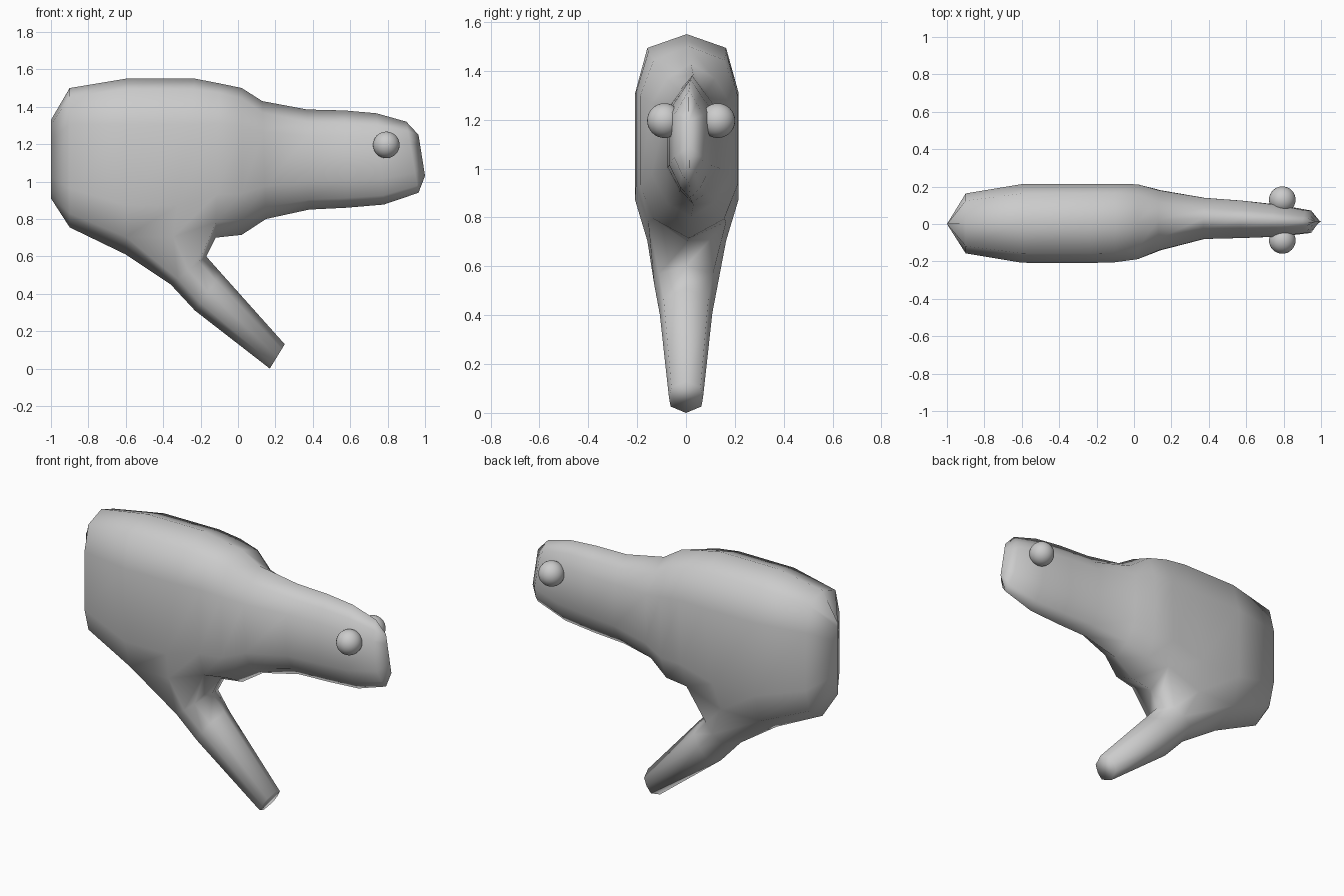
import bpy, bmesh

cube = bpy.data.objects.get("Cube")
if cube:
    bpy.data.objects.remove(cube, do_unlink=True)

grey = bpy.data.materials.new("plain grey")
grey.use_nodes = True
grey.diffuse_color = (0.6, 0.6, 0.6, 1)
grey.node_tree.nodes["Principled BSDF"].inputs["Base Color"].default_value = (0.6, 0.6, 0.6, 1)


def body_ring(bm, top, bottom, w, cy, k):
    """Ten-sided section; top and bottom are (x, z), k sets how broad the ridge is."""
    f = 0.06 + (0.76 - k) * 0.27
    half = [(k, f), (1, 0.26), (1, 0.72), (k, 0.9)]
    pts = [(0, 0)] + half + [(0, 1)] + [(-y, t) for y, t in reversed(half)]
    return [bm.verts.new((top[0] + (bottom[0] - top[0]) * t, cy + w * y,
                          top[1] + (bottom[1] - top[1]) * t)) for y, t in pts]


def leg_ring(bm, back, front, w):
    """Eight-sided section running from the back edge to the front edge."""
    half = [(0.9, 0.2), (1, 0.5), (0.85, 0.8)]
    pts = [(0, 0)] + half + [(0, 1)] + [(-y, t) for y, t in reversed(half)]
    return [bm.verts.new((back[0] + (front[0] - back[0]) * t, w * y,
                          back[1] + (front[1] - back[1]) * t)) for y, t in pts]


def bridge(bm, a, b, skip=()):
    n = len(a)
    for i in range(n):
        if i not in skip:
            j = (i + 1) % n
            bm.faces.new((a[i], a[j], b[j], b[i]))


bm = bmesh.new()

# Torso, neck and head: top point, bottom point, half width, centre y, ridge
stations = [
    ((-1.0, 1.33), (-1.0, 0.91), 0.0, 0.0, 0.76),
    ((-0.9, 1.50), (-0.9, 0.755), 0.16, 0.003, 0.76),
    ((-0.6, 1.55), (-0.6, 0.61), 0.21, 0.003, 0.76),
    ((-0.23, 1.55), (-0.36, 0.61), 0.212, 0.003, 0.76),
    ((-0.10, 1.525), (-0.12, 0.70), 0.21, 0.005, 0.76),
    ((0.02, 1.50), (0.02, 0.715), 0.20, 0.012, 0.72),
    ((0.13, 1.43), (0.15, 0.80), 0.16, 0.02, 0.62),
    ((0.37, 1.385), (0.38, 0.85), 0.11, 0.03, 0.52),
    ((0.57, 1.38), (0.58, 0.86), 0.10, 0.025, 0.5),
    ((0.74, 1.365), (0.78, 0.877), 0.086, 0.018, 0.5),
    ((0.90, 1.32), (0.965, 0.94), 0.06, 0.012, 0.5),
    ((0.965, 1.25), (1.0, 1.03), 0.0, 0.012, 0.5),
]
rings = [body_ring(bm, *s) for s in stations]
for i in range(len(rings) - 1):
    # leave the belly open where the leg grows out
    bridge(bm, rings[i], rings[i + 1], skip=(4, 5) if i in (2, 3) else ())

# Leg, growing out of the belly opening
a, b, c = rings[2:5]
loop = [a[5], a[4], b[4], c[4], c[5], c[6], b[6], a[6]]
for section in [((-0.36, 0.45), (-0.17, 0.60), 0.13),
                ((-0.23, 0.31), (-0.09, 0.51), 0.108),
                ((0.17, 0.0), (0.25, 0.13), 0.07)]:
    new = leg_ring(bm, *section)
    bridge(bm, loop, new)
    loop = new
bm.faces.new(loop)

bmesh.ops.delete(bm, geom=[v for v in bm.verts if not v.link_faces], context='VERTS')
bmesh.ops.remove_doubles(bm, verts=bm.verts, dist=0.0005)
bmesh.ops.recalc_face_normals(bm, faces=bm.faces)
mesh = bpy.data.meshes.new("body")
bm.to_mesh(mesh)
bm.free()
body = bpy.data.objects.new("body", mesh)
bpy.context.collection.objects.link(body)
mesh.materials.append(grey)
mesh.shade_smooth()

# Eyes
for name, y in (("left_eye", -0.088), ("right_eye", 0.13)):
    bpy.ops.mesh.primitive_uv_sphere_add(segments=32, ring_count=16, radius=0.071,
                                         location=(0.793, y, 1.196))
    eye = bpy.context.object
    eye.name = name
    eye.data.materials.append(grey)
    bpy.ops.object.shade_smooth()
